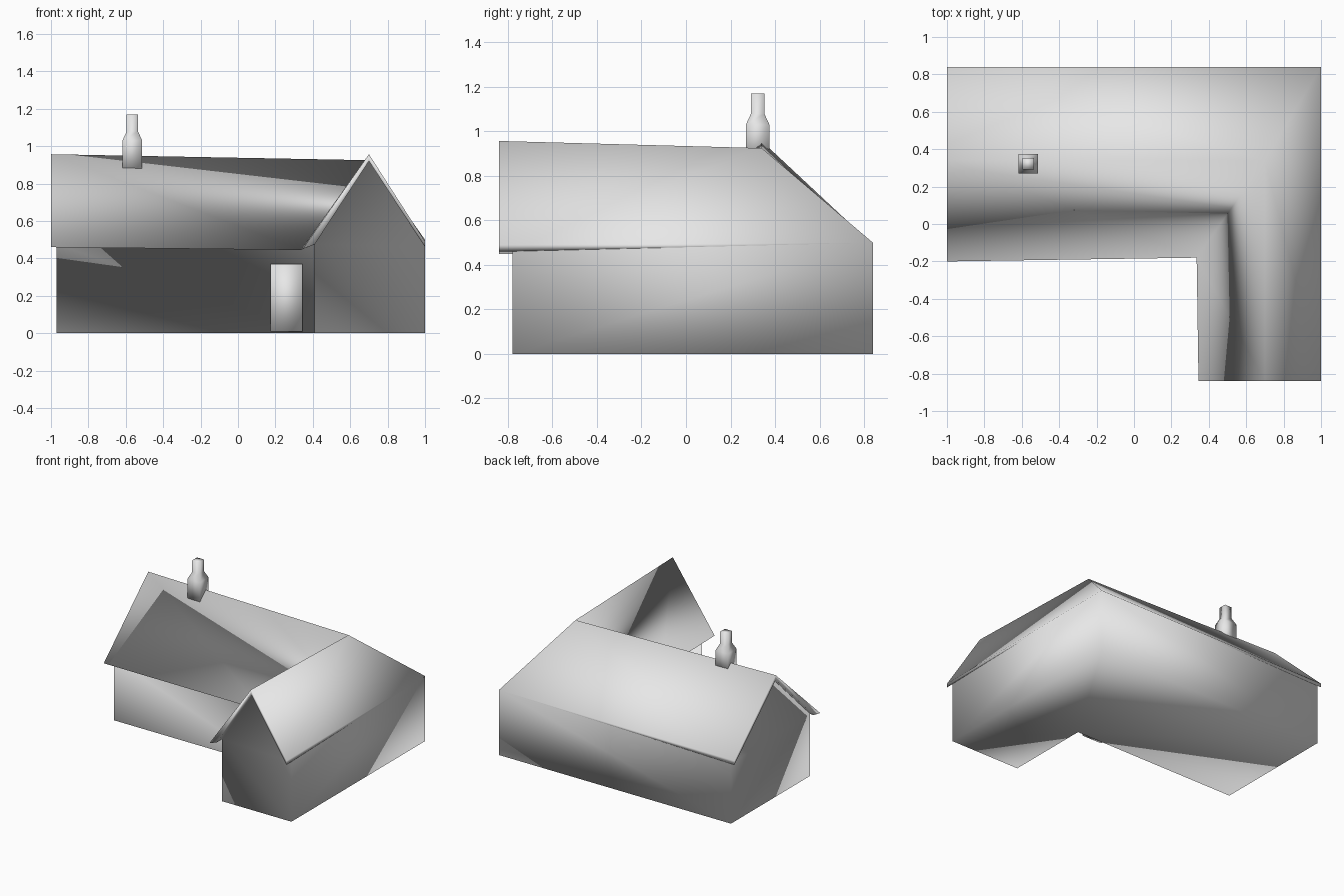
import bpy, bmesh

if "Cube" in bpy.data.objects:
    bpy.data.objects.remove(bpy.data.objects["Cube"])

grey = bpy.data.materials.new("plain_grey")
grey.use_nodes = True
grey.diffuse_color = (0.8, 0.8, 0.8, 1)
grey.node_tree.nodes["Principled BSDF"].inputs["Base Color"].default_value = (0.8, 0.8, 0.8, 1)


def finish(name, bm):
    """Turn a bmesh into a smooth grey object."""
    bmesh.ops.recalc_face_normals(bm, faces=bm.faces)
    for f in bm.faces:
        f.smooth = True
    mesh = bpy.data.meshes.new(name)
    bm.to_mesh(mesh)
    bm.free()
    mesh.materials.append(grey)
    obj = bpy.data.objects.new(name, mesh)
    bpy.context.collection.objects.link(obj)


def stacked_squares(name, cx, cy, levels):
    """Loft square sections given as (half x, half y, z)."""
    bm = bmesh.new()
    rings = [[bm.verts.new((cx + sx * hx, cy + sy * hy, z))
              for sx, sy in ((-1, -1), (1, -1), (1, 1), (-1, 1))]
             for hx, hy, z in levels]
    for low, high in zip(rings, rings[1:]):
        for i in range(4):
            j = (i + 1) % 4
            bm.faces.new((low[i], low[j], high[j], high[i]))
    bm.faces.new(rings[0])
    bm.faces.new(rings[-1])
    finish(name, bm)


# House: two gabled arms that share a mitred corner section
house = bmesh.new()
corner = {
    "base_out": (1, 0.84, 0), "eave_out": (1, 0.84, 0.50),
    "ridge": (0.70, 0.34, 0.925), "eave_in": (0.335, -0.18, 0.445),
    "top_in": (0.41, -0.12, 0.475), "base_in": (0.41, -0.12, 0),
}
corner = {k: house.verts.new(p) for k, p in corner.items()}


def arm(place, roof_end, wall_end, out, mid, eave, wall, eave_z):
    """Build one arm; place(along, across, z) gives the position."""
    def vert(a, c, z):
        return house.verts.new(place(a, c, z))

    c = corner
    # Roof edge, its lower lip, and the recessed gable wall
    eave_out, ridge, eave_in = (vert(roof_end, out, 0.49), vert(roof_end, mid, 0.957),
                                vert(roof_end, eave, eave_z))
    lip_out, lip_ridge, lip_in = (vert(roof_end, out, 0.46), vert(roof_end, mid, 0.92),
                                  vert(roof_end, wall, 0.475))
    top_out, top_ridge, top_in = (vert(wall_end, out, 0.46), vert(wall_end, mid, 0.92),
                                  vert(wall_end, wall, 0.475))
    base_out, base_in = vert(wall_end, out, 0), vert(wall_end, wall, 0)
    for face in (
        (eave_out, ridge, c["ridge"], c["eave_out"]),             # outer slope
        (ridge, eave_in, c["eave_in"], c["ridge"]),               # inner slope
        (eave_in, lip_in, top_in, c["top_in"], c["eave_in"]),     # eave underside
        (top_in, base_in, c["base_in"], c["top_in"]),             # inner wall
        (base_out, top_out, c["eave_out"], c["base_out"]),        # outer wall
        (eave_out, lip_out, c["eave_out"]),                       # outer fascia
        (lip_out, top_out, c["eave_out"]),
        (eave_out, ridge, lip_ridge, lip_out),                    # rake edges
        (ridge, eave_in, lip_in, lip_ridge),
        (lip_out, lip_ridge, top_ridge, top_out),                 # rake undersides
        (lip_ridge, lip_in, top_in, top_ridge),
        (top_out, top_ridge, top_in),                             # gable
        (base_out, top_out, top_in, base_in),                     # end wall
        (base_out, base_in, c["base_in"], c["base_out"]),         # floor
    ):
        house.faces.new(face)


arm(lambda a, c, z: (a, c, z), -1, -0.97, 0.84, 0.34, -0.20, -0.12, 0.46)
arm(lambda a, c, z: (c, a, z), -0.84, -0.78, 1, 0.70, 0.345, 0.41, 0.45)
finish("house", house)

# Chimney with a wide foot and a narrow stack
stacked_squares("chimney", -0.565, 0.322,
                [(0.053, 0.053, 0.87), (0.053, 0.053, 1.03),
                 (0.03, 0.03, 1.08), (0.03, 0.03, 1.17)])

# Door by the inner corner
stacked_squares("door", 0.26, -0.125, [(0.085, 0.025, 0.01), (0.085, 0.025, 0.37)])
